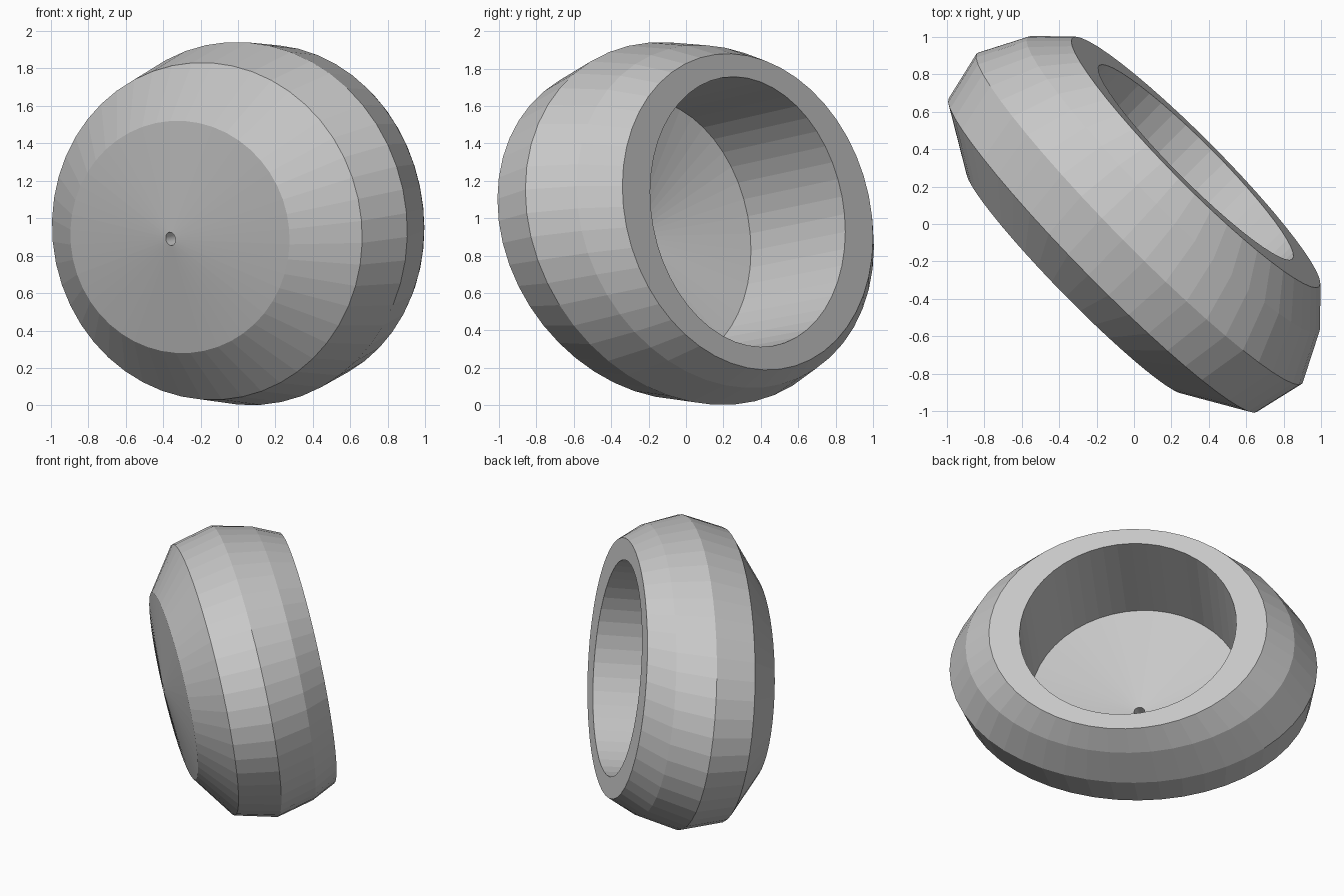
import bpy
import bmesh
import math
from mathutils import Matrix, Vector

cube = bpy.data.objects.get("Cube")
if cube:
    bpy.data.objects.remove(cube, do_unlink=True)

SEGMENTS = 48

# Tilted frame: the axis points out of the opening, the ovals are rolled a little about it
axis = Vector((1, 1, 0.21)).normalized()
level = Vector((1, -1, 0)).normalized()
wide = Matrix.Rotation(math.radians(-8.5), 3, axis) @ level
if wide.z < 0:
    wide = Matrix.Rotation(math.radians(8.5), 3, axis) @ level
tall = axis.cross(wide).normalized()
if tall.z < 0:
    tall = -tall

# Oval sections: position along the axis (as x), wide radius, tall radius
SECTIONS = [
    (-0.36, 0.036, 0.036),   # front lip of the pin hole
    (-0.31, 0.835, 0.622),   # front face edge
    (-0.165, 1.18, 0.904),   # front shoulder
    (0.03, 1.244, 0.974),    # widest belt
    (0.21, 1.112, 0.922),    # back shoulder
    (0.33, 0.938, 0.853),    # rim outer edge
    (0.33, 0.73, 0.73),      # rim inner edge
    (-0.165, 0.717, 0.717),  # floor edge
    (-0.295, 0.036, 0.036),  # back lip of the pin hole
]


def add_ring(bm, x, wide_radius, tall_radius):
    centre = Vector((x, x, 0.965 + 0.21 * x))
    ring = []
    for i in range(SEGMENTS):
        a = math.tau * i / SEGMENTS
        ring.append(bm.verts.new(centre + wide * wide_radius * math.cos(a)
                                 + tall * tall_radius * math.sin(a)))
    return ring


# Hollow body: closed loft through all the sections
bm = bmesh.new()
rings = [add_ring(bm, *s) for s in SECTIONS]
for k, ring in enumerate(rings):
    following = rings[(k + 1) % len(rings)]
    for i in range(SEGMENTS):
        j = (i + 1) % SEGMENTS
        bm.faces.new((ring[i], ring[j], following[j], following[i]))
bmesh.ops.recalc_face_normals(bm, faces=bm.faces)

mesh = bpy.data.meshes.new("hollow_body")
bm.to_mesh(mesh)
bm.free()
body = bpy.data.objects.new("hollow_body", mesh)
bpy.context.collection.objects.link(body)

# Plain grey
grey = bpy.data.materials.new("plain_grey")
grey.use_nodes = True
colour = (0.58, 0.58, 0.58, 1)
grey.diffuse_color = colour
grey.node_tree.nodes["Principled BSDF"].inputs["Base Color"].default_value = colour
mesh.materials.append(grey)
